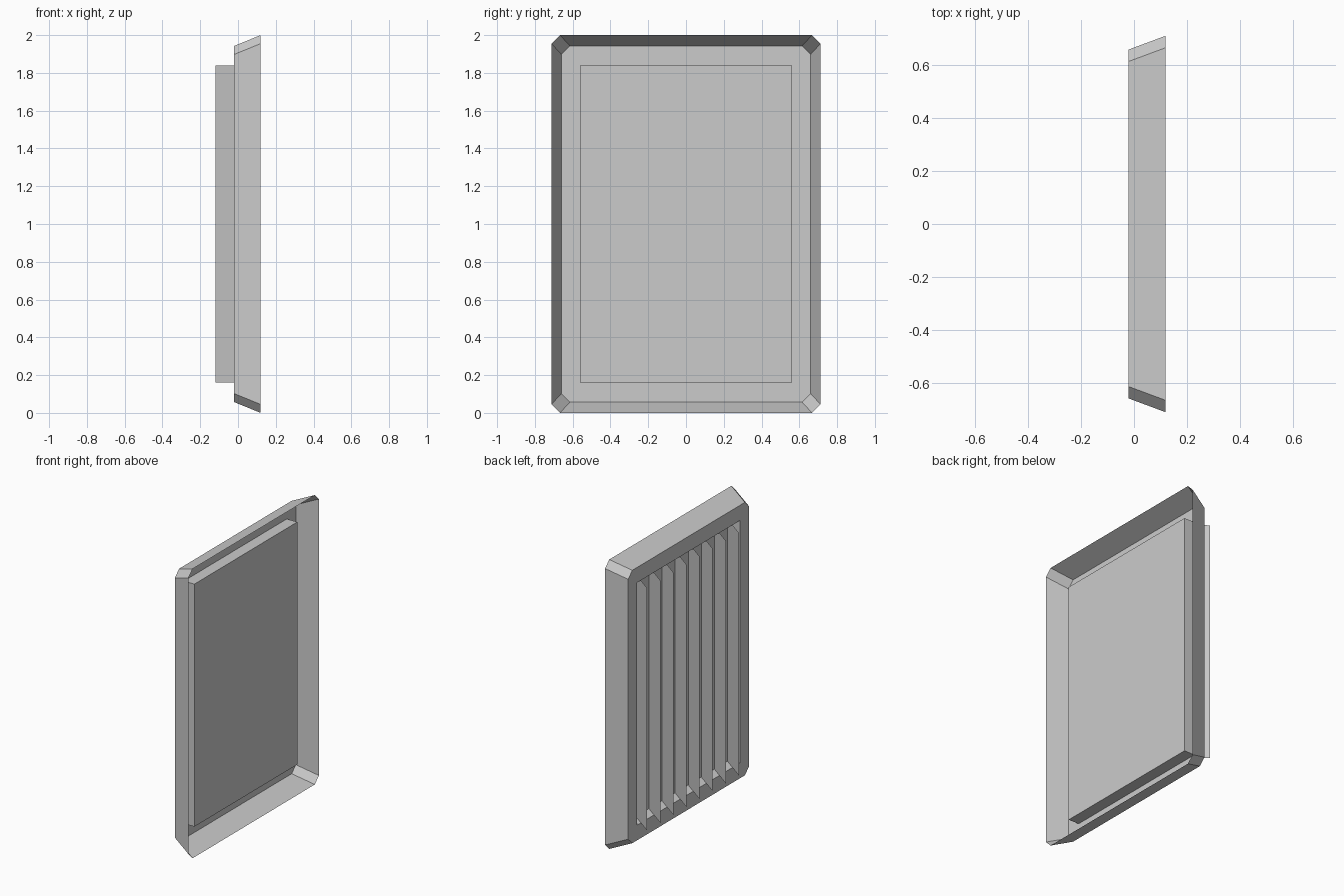
import bpy, bmesh

if "Cube" in bpy.data.objects:
    bpy.data.objects.remove(bpy.data.objects["Cube"])

CORNERS = [(1, -1), (1, 1), (-1, 1), (-1, -1)]
MID_Z = 1.0


def add_object(name, bm):
    mesh = bpy.data.meshes.new(name)
    bm.to_mesh(mesh)
    bm.free()
    obj = bpy.data.objects.new(name, mesh)
    bpy.context.collection.objects.link(obj)
    return obj


def loop(bm, x, hy, hz, c=0.0):
    """Rectangle in the yz plane as 8 entries; with c = 0 each corner is used twice."""
    verts = []
    for i, (sy, sz) in enumerate(CORNERS):
        if c:
            pair = [(hy - c, hz), (hy, hz - c)]
            if i % 2:
                pair.reverse()
            verts += [bm.verts.new((x, sy * y, MID_Z + sz * z)) for y, z in pair]
        else:
            verts += [bm.verts.new((x, sy * hy, MID_Z + sz * hz))] * 2
    return verts


def strip(bm, inner, outer):
    n = len(inner)
    for i in range(n):
        j = (i + 1) % n
        face = list(dict.fromkeys([inner[i], inner[j], outer[j], outer[i]]))
        if len(face) > 2:
            bm.faces.new(face)


# Frame: sloped, corner-cut rim and flat face around the opening
bm = bmesh.new()
rim = loop(bm, 0.12, 0.712, 1.0, 0.045)
face = loop(bm, -0.02, 0.66, 0.943, 0.045)
hole = loop(bm, -0.02, 0.562, 0.838)
strip(bm, face, rim)
strip(bm, hole, face)
add_object("frame", bm)

# Recess: shallow tray behind the opening
bm = bmesh.new()
mouth = loop(bm, -0.02, 0.562, 0.838)
back = loop(bm, 0.06, 0.562, 0.838)
strip(bm, back, mouth)
bm.faces.new(list(reversed(back[::2])))
add_object("recess", bm)

# Slats: thin angled upright sheets
for i in range(8):
    y = 0.595 - 0.143 * i
    bm = bmesh.new()
    pts = [(-0.12, y, 0.162), (0.057, y - 0.13, 0.162),
           (0.057, y - 0.13, 1.838), (-0.12, y, 1.838)]
    bm.faces.new([bm.verts.new(p) for p in reversed(pts)])
    add_object(f"slat_{i + 1}", bm)
